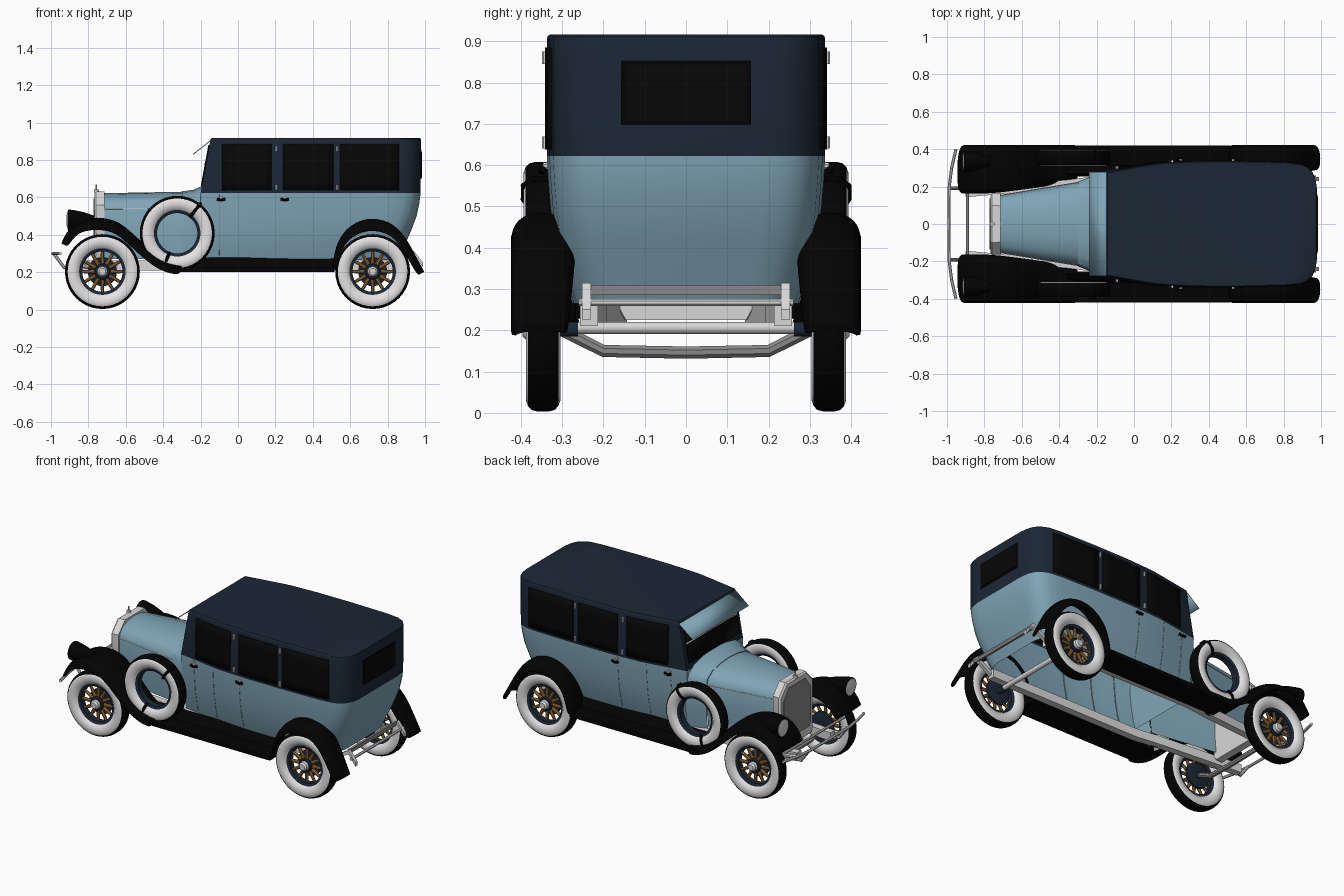
import bpy, bmesh, math
from mathutils import Vector

if "Cube" in bpy.data.objects:
    bpy.data.objects.remove(bpy.data.objects["Cube"])


def material(name, r, g, b):
    m = bpy.data.materials.new(name)
    m.use_nodes = True
    m.diffuse_color = (r, g, b, 1)
    m.node_tree.nodes["Principled BSDF"].inputs["Base Color"].default_value = (r, g, b, 1)
    return m


BLUE = material("light blue paint", .215, .375, .47)
NAVY = material("navy paint", .011, .020, .036)
BLACK = material("black", .0008, .0008, .0008)
GLASS = material("dark glass", .002, .002, .002)
WHITE = material("whitewall", .78, .76, .76)
SILVER = material("light metal", .68, .68, .68)
GREY = material("grey metal", .25, .25, .25)
WOOD = material("brown wood", .36, .16, .04)


def loft(name, rings, mats, loop=True, caps=(True, True), thick=0, subdiv=0):
    """Skin a list of equal point rings; mats is one material or one per strip."""
    if not isinstance(mats, list):
        mats = [mats] * (len(rings) - 1)
    slots = list(dict.fromkeys(mats))
    bm = bmesh.new()
    vs = [[bm.verts.new(p) for p in r] for r in rings]
    n = len(rings[0])
    for k, m in enumerate(mats):
        for i in range(n if loop else n - 1):
            j = (i + 1) % n
            f = bm.faces.new((vs[k][i], vs[k][j], vs[k + 1][j], vs[k + 1][i]))
            f.material_index = slots.index(m)
    for end, on in zip((0, -1), caps):
        if on and loop:
            bm.faces.new(vs[end]).material_index = slots.index(mats[end])
    bmesh.ops.remove_doubles(bm, verts=bm.verts, dist=1e-5)
    bmesh.ops.recalc_face_normals(bm, faces=bm.faces)
    me = bpy.data.meshes.new(name)
    bm.to_mesh(me)
    bm.free()
    for m in slots:
        me.materials.append(m)
    ob = bpy.data.objects.new(name, me)
    bpy.context.collection.objects.link(ob)
    if subdiv:
        mod = ob.modifiers.new("smooth", 'SUBSURF')
        mod.levels = mod.render_levels = subdiv
    if thick:
        mod = ob.modifiers.new("thickness", 'SOLIDIFY')
        mod.thickness, mod.offset = thick, 0
    return ob


def box(name, lo, hi, mat):
    (a, b, c), (d, e, f) = lo, hi
    return loft(name, [[(a, b, z), (d, b, z), (d, e, z), (a, e, z)] for z in (c, f)], mat)


def tube(name, pts, r, mat, n=8, r2=None):
    pts, rings = [Vector(p) for p in pts], []
    for i, p in enumerate(pts):
        t = pts[min(i + 1, len(pts) - 1)] - pts[max(i - 1, 0)]
        q = t.to_track_quat('Z', 'Y')
        rad = r2 if r2 and i else r
        rings.append([p + q @ Vector((rad * math.cos(a), rad * math.sin(a), 0))
                      for a in (math.tau * (k + .5) / n for k in range(n))])
    return loft(name, rings, mat)


def lathe(name, c, profile, mats, axis='Y', n=40, caps=(True, True)):
    """Turn (radius, offset) points about an axis through c."""
    rings = []
    for r, o in profile:
        ang = [math.tau * k / n for k in range(n)]
        if axis == 'Y':
            rings.append([(c[0] + r * math.cos(a), c[1] + o, c[2] + r * math.sin(a)) for a in ang])
        else:
            rings.append([(c[0] + o, c[1] + r * math.cos(a), c[2] + r * math.sin(a)) for a in ang])
    return loft(name, rings, mats, caps=caps)


def interp(table, t):
    for a, b in zip(table, table[1:]):
        if t <= b[0]:
            u = max(0, (t - a[0]) / (b[0] - a[0]))
            return [p + u * (q - p) for p, q in zip(a[1:], b[1:])]
    return table[-1][1:]


# Body: plan outline (fraction of length, half width) stacked at levels (z, front, rear, scale)
PLAN = [(0, .278), (.09, .296), (.17, .312), (.25, .326), (.42, .336), (.62, .337),
        (.85, .331), (.92, .322), (.955, .304), (.98, .275), (.993, .24), (1, .19)]
LEVELS = [(.265, -.2, .86, .82), (.33, -.2, .885, .885), (.42, -.2, .925, .945),
          (.5, -.2, .955, .975), (.57, -.2, .97, .992), (.622, -.2, .976, 1),
          (.905, -.148, .978, 1), (.912, -.146, .977, .995), (.916, -.142, .972, .982)]


def body_ring(z, xf, xr, s):
    half = [(xf + t * (xr - xf), w * s, z) for t, w in PLAN]
    return half + [(x, -y, z) for x, y, z in reversed(half)]


def wall_y(x, z):
    xf, xr, s = interp(LEVELS, z)
    return interp(PLAN, (x - xf) / (xr - xf))[0] * s


# The body is open underneath
loft("body", [body_ring(*l) for l in LEVELS], [BLUE] * 5 + [NAVY] * 3, caps=(False, True))


def panel(name, side, x0, x1, z0, z1, mat, nx=6, nz=5, lift=.002):
    """Thin plate that follows the body side."""
    rings = []
    for k in range(nz + 1):
        z = z0 + (z1 - z0) * k / nz
        xs = [x0 + (x1 - x0) * i / nx for i in range(nx + 1)]
        rings.append([(x, side * (wall_y(x, z) + lift), z) for x in xs])
    loft(name, rings, mat, loop=False, thick=.006)


# Bonnet and cowl, lofted along the length and open underneath
def arch(x, w, top, bottom):
    half = [(w * .93, bottom), (w, bottom + .12), (w, top - .095), (w * .94, top - .055),
            (w * .75, top - .025), (w * .4, top - .007), (0, top)]
    return [(x, y, z) for y, z in half] + [(x, -y, z) for y, z in reversed(half[:-1])]


loft("bonnet", [arch(-.725, .152, .622, .27), arch(-.3, .222, .63, .27)], BLUE, loop=False)
loft("cowl", [arch(-.3, .226, .632, .265), arch(-.24, .25, .64, .265),
              arch(-.19, .278, .662, .265)], BLUE, loop=False)


# Radiator with shell, core and cap
def grille(x, w, top, bottom):
    half = [(w * .9, bottom), (w, bottom + .03), (w, top - .07), (w * .6, top)]
    return [(x, y, z) for y, z in half] + [(x, -y, z) for y, z in reversed(half)]


loft("radiator_shell", [grille(-.768, .157, .622, .23), grille(-.758, .165, .63, .225),
                        grille(-.715, .162, .63, .225)], SILVER)
loft("radiator_core", [grille(-.773, .135, .595, .28), grille(-.766, .135, .595, .28)], GREY)
tube("radiator_cap", [(-.757, 0, .625), (-.757, 0, .642)], .013, SILVER, 12)
tube("cap_mascot", [(-.757, 0, .64), (-.757, 0, .668)], .004, SILVER)

# Windscreen, its rail and the sun visor
for name, lo, hi, w, mat in (("windscreen", .66, .88, .25, GLASS), ("screen_rail", .775, .781, .25, SILVER)):
    out = .003 if mat is GLASS else .007
    loft(name, [[(interp(LEVELS, z)[0] - out, s * w, z) for s in (-1, 1)] for z in (lo, hi)],
         mat, loop=False, thick=.006)
loft("sun_visor", [[(x, s * .278, z) for s in (-1, 1)] for x, z in ((-.145, .905), (-.195, .865), (-.24, .83))],
     BLUE, loop=False, thick=.004)

# Rear window
box("rear_window_frame", (.97, -.157, .697), (.981, .157, .853), BLACK)
box("rear_window", (.972, -.147, .707), (.983, .147, .843), GLASS)


# Wheels
TYRE = [(.122, .022), (.135, .036), (.155, .042), (.172, .042), (.186, .037), (.196, .028), (.2, .012)]
TYRE_LOOP = TYRE + [(r, -o) for r, o in reversed(TYRE)] + TYRE[:1]
TYRE_MATS = [WHITE] * 4 + [BLACK] * 5 + [WHITE] * 5
RIM = [(.108, .018), (.128, .026), (.128, -.026), (.108, -.018), (.108, .018)]


def tyre_and_rim(name, c):
    lathe(name + "_tyre", c, TYRE_LOOP, TYRE_MATS, caps=(False, False))
    lathe(name + "_rim", c, RIM, NAVY, caps=(False, False))


def wheel(name, x, s):
    c = Vector((x, s * .346, .203))
    tyre_and_rim(name, c)
    for k in range(12):
        d = Vector((math.cos(math.tau * k / 12), 0, math.sin(math.tau * k / 12)))
        tube(name + "_spoke", [c + d * .03, c + d * .112], .012, WOOD, 8, .009)
    lathe(name + "_hub", c, [(.044, -s * .02), (.044, s * .016), (.038, s * .022)], NAVY, n=24)
    lathe(name + "_hub_cap", c, [(.029, s * .02), (.027, s * .04), (.018, s * .05)], SILVER, n=16)
    lathe(name + "_drum", c, [(.06, -s * .038), (.078, -s * .034), (.078, -s * .02)], NAVY, n=28)
    lathe(name + "_drum_boss", c, [(.018, -s * .085), (.018, -s * .036)], NAVY, n=16)


# Wings: sheets swept along a side path of (x, z, inner y, outer y)
FRONT_WING = [(-.942, .352, .165, .42), (-.91, .425, .165, .42), (-.84, .482, .165, .42), (-.73, .494, .17, .42),
              (-.63, .465, .18, .42), (-.55, .39, .19, .42), (-.47, .315, .2, .42), (-.39, .262, .22, .42),
              (-.3, .245, .24, .42)]
REAR_WING = [(.505, .215, .27, .42), (.525, .35, .27, .42), (.58, .43, .28, .42), (.65, .475, .29, .42),
             (.73, .488, .29, .42), (.82, .462, .28, .42), (.885, .4, .27, .42), (.935, .31, .28, .42),
             (.993, .2, .29, .42)]
SECTION = [(0, .05), (.04, .012), (.3, 0), (.6, 0), (.83, .012), (.97, .035), (1, .065)]


def wing(name, path, s):
    rings = []
    for i, (x, z, y0, y1) in enumerate(path):
        a, b = path[max(i - 1, 0)], path[min(i + 1, len(path) - 1)]
        t = Vector((b[0] - a[0], b[1] - a[1])).normalized()
        nx, nz = -t.y, t.x
        k = .25 + .75 * max(nz, 0)
        rings.append([(x - nx * d * k, s * (y0 + (y1 - y0) * u), z - nz * d * k) for u, d in SECTION])
    loft(name, rings, BLACK, loop=False, thick=.007, subdiv=2)


for side, s in (("left", 1), ("right", -1)):
    def at(x, y, z):
        return (x, s * y, z)

    # Side glass, door seams, handles and hinges
    for x0, x1 in ((-.085, .18), (.24, .51), (.545, .86)):
        panel(side + "_window", s, x0, x1, .638, .885, GLASS)
    for x in (-.1, .05, .24):
        panel(side + "_door_seam", s, x, x + .0015, .29, .615, GREY, 1, 12, -.0015)
    for x in (-.09, .25):
        y = wall_y(x, .59) + .014
        tube(side + "_door_handle", [at(x - .022, y, .59), at(x, y + .004, .586), at(x + .022, y, .59)], .008, BLACK)
        tube(side + "_handle_stem", [at(x, y - .024, .598), at(x, y, .598)], .009, SILVER)
    for x in (.205, .53):
        for z in (.64, .845):
            y = wall_y(x, z)
            tube(side + "_hinge", [at(x, y + .005, z), at(x, y + .005, z + .03)], .007, SILVER)
    tube(side + "_bonnet_hinge", [at(-.72, .153, .537), at(-.3, .223, .542)], .002, SILVER)

    # Wheels, with the spare strapped in the front wing
    wheel(side + "_front_wheel", -.725, s)
    wheel(side + "_rear_wheel", .72, s)
    spare = Vector(at(-.325, .352, .408))
    tyre_and_rim(side + "_spare", spare)
    for a in (math.radians(52), math.radians(248)):
        d = Vector((math.cos(a), 0, math.sin(a)))
        out = Vector((0, s * .04, 0))
        tube(side + "_spare_strap", [spare + d * .11 + out * .6, spare + d * .14 + out, spare + d * .18 + out,
                                     spare + d * .2 + out * .4, spare + d * .2 - out * .4], .009, BLACK)

    # Wings, running board and apron
    wing(side + "_front_wing", FRONT_WING, s)
    wing(side + "_rear_wing", REAR_WING, s)
    box(side + "_running_board", at(-.36, .29, .2), at(.515, .42, .225), BLACK)
    loft(side + "_apron", [[at(x, .255, .2), at(x, .32, .2), at(x, .305, .25), at(x, .27, .278)]
                           for x in (-.36, .515)], BLACK)

    # Headlamp moulded into the wing
    lamp = at(-.9, .335, .478)
    lathe(side + "_headlamp", lamp, [(.055, -.008), (.057, 0), (.053, .025), (.044, .07), (.025, .13)], BLACK, 'X', 28)
    lathe(side + "_headlamp_lens", lamp, [(.03, -.016), (.05, -.01), (.05, -.004)], SILVER, 'X', 28)

    # Chassis rail, spring, bumper iron and rear rack arm
    loft(side + "_chassis_rail", [[at(x, y - .022, .21), at(x, y + .022, .21), at(x, y + .022, .262),
                                   at(x, y - .022, .262)] for x, y in ((-.9, .165), (-.35, .215), (-.2, .235), (.84, .235))], SILVER)
    tube(side + "_front_spring", [at(-.92, .2, .25), at(-.725, .2, .215), at(-.53, .2, .25)], .012, SILVER)
    tube(side + "_bumper_iron", [at(-.985, .19, .3), at(-.93, .19, .225), at(-.85, .18, .23)], .01, SILVER)
    loft(side + "_rack_arm", [[at(x, .23, z - .012), at(x, .252, z - .012), at(x, .252, z + .012), at(x, .23, z + .012)]
                              for x, z in ((.84, .24), (.94, .302), (.99, .238))], SILVER)

# Axles, front bumper and cross bars
tube("front_axle", [(-.725, y, z) for y, z in ((-.3, .2), (-.2, .15), (0, .146), (.2, .15), (.3, .2))], .016, GREY)
tube("rear_axle", [(.72, -.27, .206), (.72, .27, .206)], .015, SILVER, 12)
tube("front_bumper", [(-.952, -.4, .3), (-.975, -.3, .3), (-.988, -.2, .3), (-.99, 0, .3),
                      (-.988, .2, .3), (-.975, .3, .3), (-.952, .4, .3)], .009, SILVER)
tube("front_cross_bar", [(-.89, -.3, .3), (-.89, .3, .3)], .008, SILVER)
box("rack_upper_bar", (.925, -.235, .285), (.938, .235, .31), GREY)
tube("rack_lower_bar", [(.965, -.26, .267), (.965, .26, .267)], .009, SILVER)

# Smooth shading with sharp edges kept
bpy.ops.object.select_all(action='DESELECT')
for ob in bpy.context.collection.objects:
    if ob.type == 'MESH':
        ob.select_set(True)
        bpy.context.view_layer.objects.active = ob
bpy.ops.object.shade_smooth_by_angle(angle=math.radians(35))
